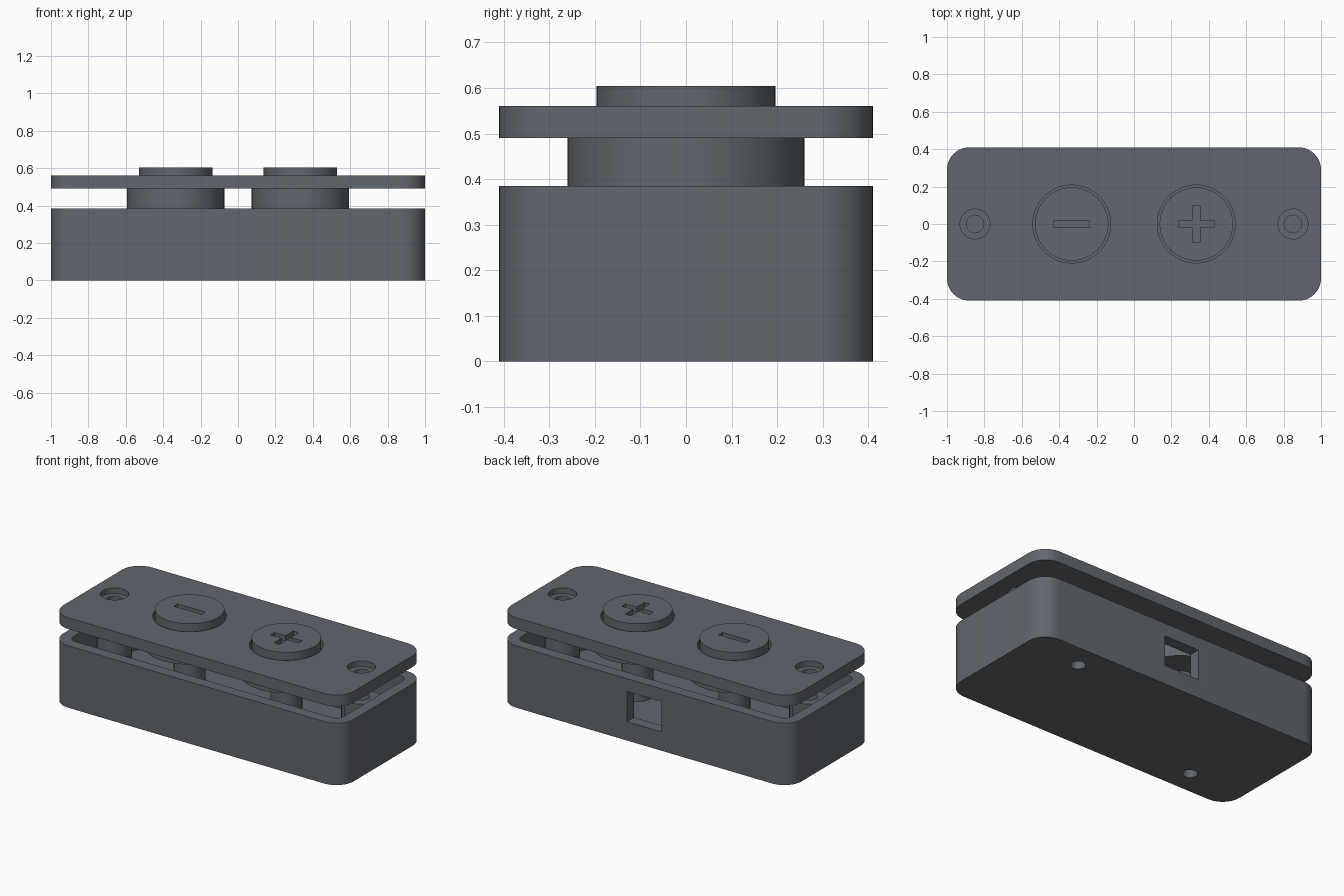
import bpy, bmesh
from math import sin, cos, pi, radians

cube = bpy.data.objects.get("Cube")
if cube:
    bpy.data.objects.remove(cube, do_unlink=True)

grey = bpy.data.materials.new("slate grey plastic")
grey.use_nodes = True
COLOUR = (0.122, 0.136, 0.156, 1)
grey.diffuse_color = COLOUR
grey.node_tree.nodes["Principled BSDF"].inputs["Base Color"].default_value = COLOUR


def circle(x, y, r, n=64):
    return [(x + r * cos(2 * pi * i / n), y + r * sin(2 * pi * i / n)) for i in range(n)]


def rectangle(x, y, hx, hy):
    return [(x - hx, y - hy), (x + hx, y - hy), (x + hx, y + hy), (x - hx, y + hy)]


def rounded(hx, hy, r, n=12):
    points = []
    for q, (sx, sy) in enumerate([(1, 1), (-1, 1), (-1, -1), (1, -1)]):
        for i in range(n + 1):
            a = (q + i / n) * pi / 2
            points.append((sx * (hx - r) + r * cos(a), sy * (hy - r) + r * sin(a)))
    return points


def prism(name, outline, z0, z1):
    """Extrude a flat outline from z0 up to z1."""
    bm = bmesh.new()
    face = bm.faces.new([bm.verts.new((x, y, z0)) for x, y in outline])
    top = bmesh.ops.extrude_face_region(bm, geom=[face])["geom"]
    bmesh.ops.translate(bm, vec=(0, 0, z1 - z0),
                        verts=[v for v in top if isinstance(v, bmesh.types.BMVert)])
    bmesh.ops.recalc_face_normals(bm, faces=bm.faces[:])
    mesh = bpy.data.meshes.new(name)
    bm.to_mesh(mesh)
    bm.free()
    mesh.materials.append(grey)
    obj = bpy.data.objects.new(name, mesh)
    bpy.context.scene.collection.objects.link(obj)
    return obj


def combine(obj, operation, outline, z0, z1):
    """Add or cut a prism, bake the result and drop the helper."""
    tool = prism("helper", outline, z0, z1)
    mod = obj.modifiers.new("boolean", "BOOLEAN")
    mod.operation, mod.object, mod.solver = operation, tool, "EXACT"
    graph = bpy.context.evaluated_depsgraph_get()
    graph.update()
    mesh = bpy.data.meshes.new_from_object(obj.evaluated_get(graph))
    obj.modifiers.clear()
    obj.data = mesh
    bpy.data.objects.remove(tool, do_unlink=True)


def cut(obj, outline, z0, z1):
    combine(obj, "DIFFERENCE", outline, z0, z1)


def add(obj, outline, z0, z1):
    combine(obj, "UNION", outline, z0, z1)


HX, HY, CORNER = 1.0, 0.41, 0.12
RIM, FLOOR, WALL = 0.385, 0.07, 0.07
LID_LOW, LID_TOP = 0.49, 0.56
BUTTON_X, SCREW_X = 0.333, 0.85

# Open case with a hollow inside
case = prism("case", rounded(HX, HY, CORNER), 0, RIM)
cut(case, rounded(HX - WALL, HY - WALL, CORNER - WALL), FLOOR, RIM + 0.1)

# Screw bosses for the lid, with pilot holes
for x in (-SCREW_X, SCREW_X):
    add(case, circle(x, 0, 0.1, 32), FLOOR - 0.02, RIM - 0.01)
    cut(case, circle(x, 0, 0.047, 32), 0.15, RIM + 0.1)

# Diagonal pair of mounting posts, open through the bottom
for s in (-1, 1):
    add(case, circle(s * 0.62, s * 0.26, 0.075, 32), FLOOR - 0.02, 0.3)
    cut(case, circle(s * 0.62, s * 0.26, 0.042, 32), -0.1, 0.4)

# Connector opening in the back wall
cut(case, rectangle(0, HY, 0.12, WALL + 0.03), 0.117, 0.305)

# Lid with button openings and counterbored screw holes
lid = prism("lid", rounded(HX, HY, CORNER), LID_LOW, LID_TOP)
for s in (-1, 1):
    cut(lid, circle(s * BUTTON_X, 0, 0.208), LID_LOW - 0.1, LID_TOP + 0.1)
    cut(lid, circle(s * SCREW_X, 0, 0.047, 32), LID_LOW - 0.1, LID_TOP + 0.1)
    cut(lid, circle(s * SCREW_X, 0, 0.08, 48), LID_TOP - 0.035, LID_TOP + 0.1)

# Flanged buttons with engraved symbols, each on a switch post
parts = [case, lid]
for name, s in (("minus_button", -1), ("plus_button", 1)):
    x = s * BUTTON_X
    button = prism(name, circle(x, 0, 0.26), RIM - 0.005, LID_LOW)
    add(button, circle(x, 0, 0.196), LID_LOW - 0.03, 0.604)
    cut(button, rectangle(x, 0, 0.095, 0.019), 0.57, 0.7)
    if s > 0:
        cut(button, rectangle(x, 0, 0.019, 0.095), 0.57, 0.7)
    post = prism(name.replace("button", "switch_post"), circle(x, 0, 0.09, 32), FLOOR, RIM)
    parts += [button, post]

for obj in parts:
    bpy.ops.object.select_all(action="DESELECT")
    obj.select_set(True)
    bpy.context.view_layer.objects.active = obj
    bpy.ops.object.shade_smooth_by_angle(angle=radians(30))
